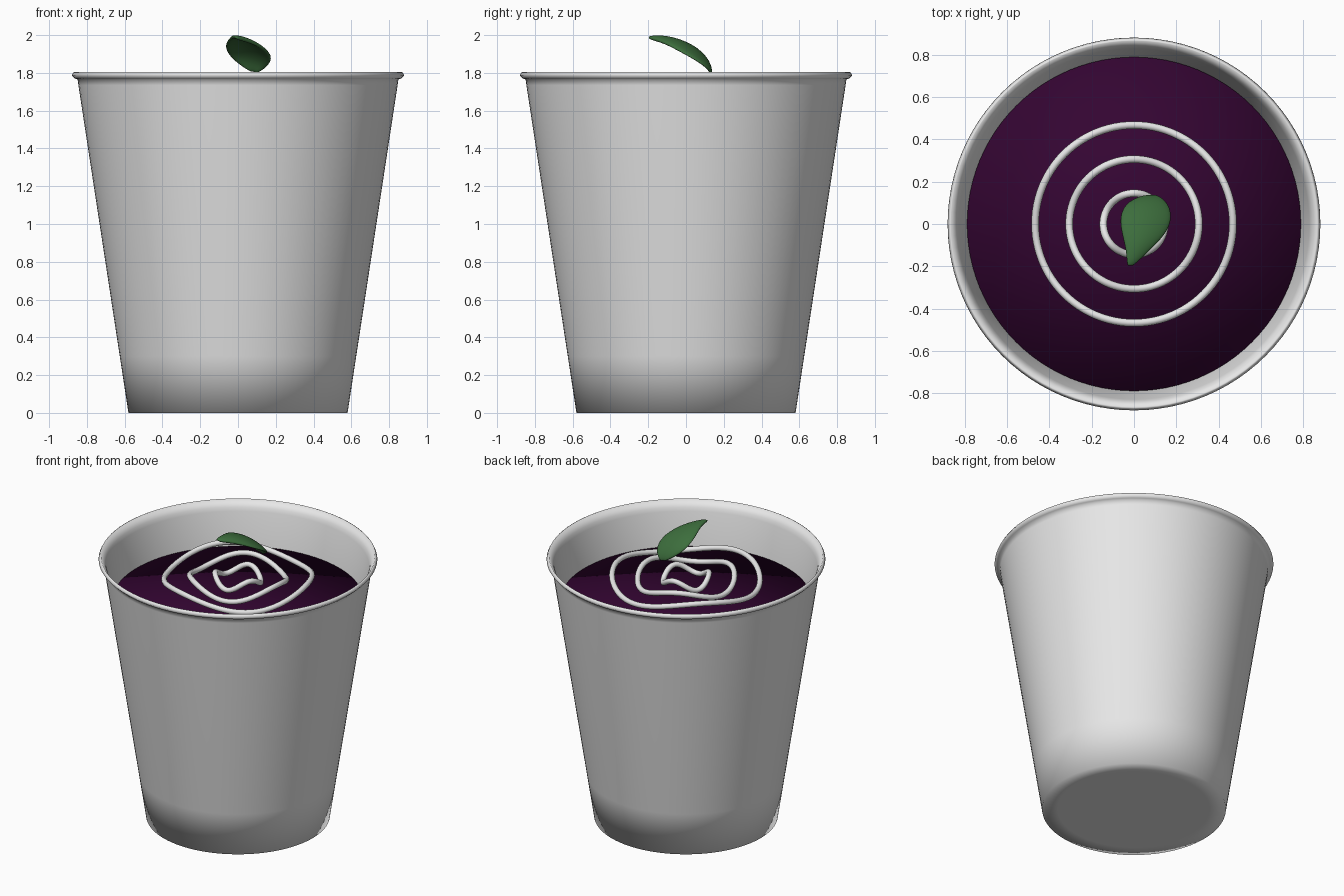
import bpy
import bmesh
from math import sin, cos, tau, radians

if "Cube" in bpy.data.objects:
    bpy.data.objects.remove(bpy.data.objects["Cube"])

SEGMENTS = 96


def material(name, r, g, b):
    mat = bpy.data.materials.new(name)
    mat.use_nodes = True
    mat.diffuse_color = (r, g, b, 1)
    mat.node_tree.nodes["Principled BSDF"].inputs["Base Color"].default_value = (r, g, b, 1)
    return mat


white = material("white", 0.8, 0.8, 0.8)
purple = material("dark purple", 0.034, 0.0015, 0.032)
green = material("leaf green", 0.046, 0.155, 0.046)


def add_object(name, bm, mat):
    bmesh.ops.recalc_face_normals(bm, faces=bm.faces)
    mesh = bpy.data.meshes.new(name)
    bm.to_mesh(mesh)
    bm.free()
    mesh.materials.append(mat)
    mesh.shade_smooth()
    obj = bpy.data.objects.new(name, mesh)
    bpy.context.collection.objects.link(obj)
    return obj


def lathe(name, profile, mat):
    """Spin a radius/height profile about the z axis."""
    bm = bmesh.new()
    verts = [bm.verts.new((r, 0, z)) for r, z in profile]
    edges = [bm.edges.new(pair) for pair in zip(verts, verts[1:])]
    bmesh.ops.spin(bm, geom=verts + edges, cent=(0, 0, 0), axis=(0, 0, 1),
                   angle=tau, steps=SEGMENTS)
    bmesh.ops.remove_doubles(bm, verts=bm.verts, dist=0.0005)
    return add_object(name, bm, mat)


# Cup: flat base, tapered wall, thin flared lip, inner wall and floor
lathe("cup", [
    (0, 0), (0.48, 0), (0.58, 0), (0.626, 0.3), (0.845, 1.735),
    (0.849, 1.765), (0.864, 1.77), (0.88, 1.787), (0.872, 1.802), (0.864, 1.806),
    (0.836, 1.76), (0.828, 1.735), (0.789, 1.5), (0.565, 0.02), (0, 0.02)], white)

# Drink surface
lathe("drink", [(0, 1.51), (0.788, 1.51), (0.786, 1.495), (0, 1.495)], purple)


# Wavy cream rings, each a closed tube
def cream_ring(name, radius, phase):
    curve = bpy.data.curves.new(name, "CURVE")
    curve.dimensions = "3D"
    curve.bevel_depth = 0.018
    curve.bevel_resolution = 3
    spline = curve.splines.new("POLY")
    spline.points.add(SEGMENTS - 1)
    for i, point in enumerate(spline.points):
        a = tau * i / SEGMENTS
        z = 1.66 + 0.03 * cos(3 * a - phase)
        point.co = (radius * cos(a), radius * sin(a), z, 1)
    spline.use_cyclic_u = True
    spline.use_smooth = True
    curve.materials.append(white)
    bpy.context.collection.objects.link(bpy.data.objects.new(name, curve))


for i, label in enumerate(("inner", "middle", "outer")):
    cream_ring(label + "_cream_ring", 0.145 + 0.161 * i, radians(60 * i - 75))

# Leaf: cross rows along the midrib (x, y, z, half width), rolled to one side
rows = [(0.085, 0.135, 1.803, 0.014), (0.06, 0.11, 1.875, 0.096),
        (0.057, 0.035, 1.938, 0.13), (0.047, -0.05, 1.972, 0.105),
        (0.02, -0.12, 1.988, 0.058), (-0.02, -0.2, 1.988, 0.012)]
bm = bmesh.new()
grid = []
for x, y, z, half in rows:
    grid.append([bm.verts.new((x + half * s, y, z - 0.22 * half * s - 0.25 * half * s * s))
                 for s in (-1, -0.5, 0, 0.5, 1)])
for low, high in zip(grid, grid[1:]):
    for j in range(len(low) - 1):
        bm.faces.new((low[j], low[j + 1], high[j + 1], high[j]))
leaf = add_object("leaf", bm, green)
solid = leaf.modifiers.new("thickness", "SOLIDIFY")
solid.thickness = 0.02
solid.offset = 0
smooth = leaf.modifiers.new("rounding", "SUBSURF")
smooth.levels = smooth.render_levels = 2
